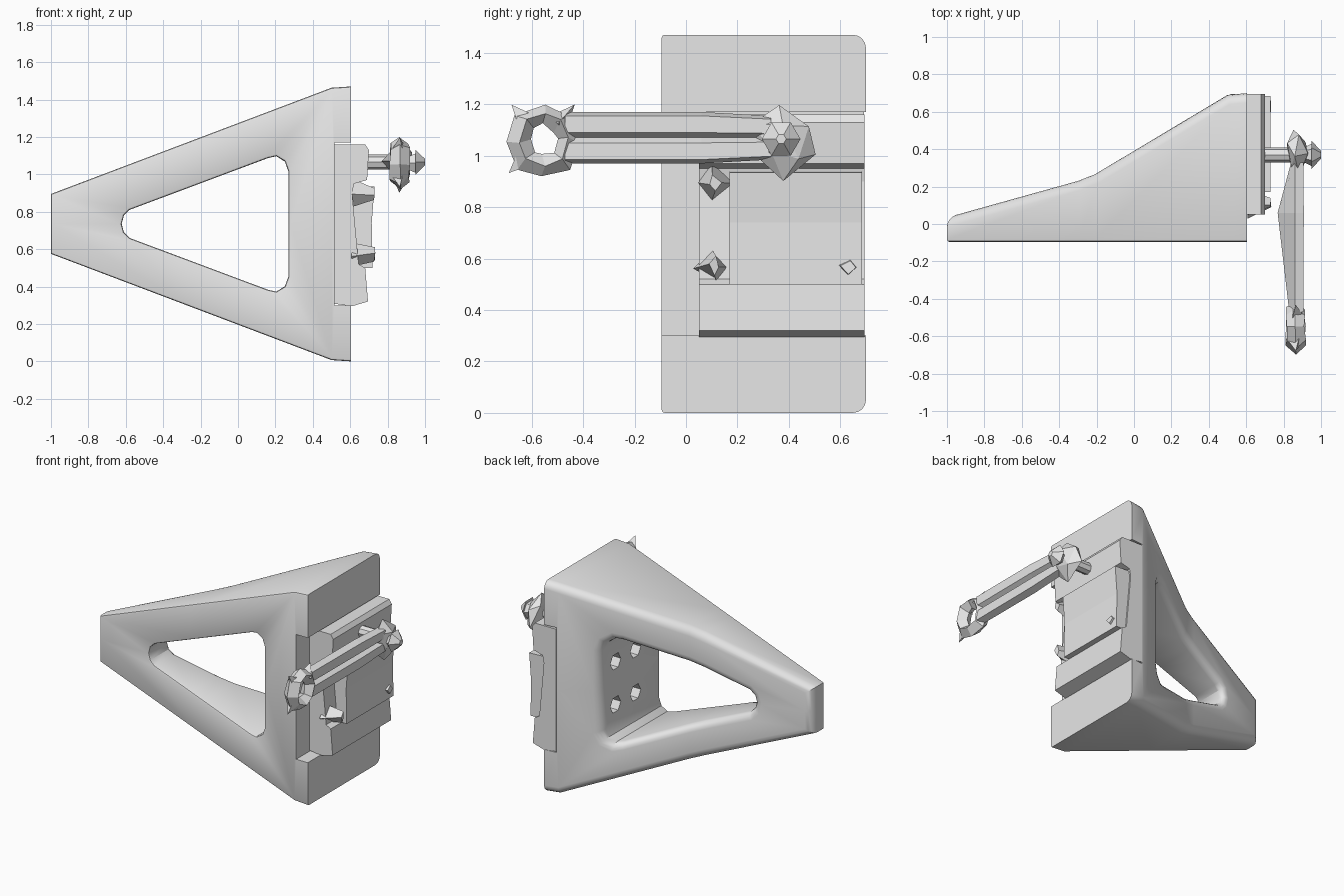
import bpy, bmesh, math, random
from mathutils import Matrix, Vector

random.seed(4)
old = bpy.data.objects.get("Cube")
if old:
    bpy.data.objects.remove(old, do_unlink=True)

grey = bpy.data.materials.new("light_grey")
grey.use_nodes = True
grey.diffuse_color = (0.8, 0.8, 0.8, 1)
grey.node_tree.nodes["Principled BSDF"].inputs["Base Color"].default_value = (0.8, 0.8, 0.8, 1)


def finish(name, bm):
    bmesh.ops.recalc_face_normals(bm, faces=bm.faces[:])
    mesh = bpy.data.meshes.new(name)
    bm.to_mesh(mesh)
    bm.free()
    mesh.materials.append(grey)
    obj = bpy.data.objects.new(name, mesh)
    bpy.context.collection.objects.link(obj)
    return obj


def prism(points, y0, y1):
    """Extrude an XZ outline along y."""
    bm = bmesh.new()
    face = bm.faces.new([bm.verts.new((x, y0, z)) for x, z in points])
    ext = bmesh.ops.extrude_face_region(bm, geom=[face])
    for v in ext["geom"]:
        if isinstance(v, bmesh.types.BMVert):
            v.co.y = y1
    return bm


def loft(rings):
    """Skin a list of closed rings and cap both ends."""
    bm = bmesh.new()
    rows = [[bm.verts.new(p) for p in ring] for ring in rings]
    n = len(rows[0])
    for a, b in zip(rows, rows[1:]):
        for i in range(n):
            j = (i + 1) % n
            bm.faces.new((a[i], a[j], b[j], b[i]))
    bm.faces.new(rows[0])
    bm.faces.new(rows[-1])
    return bm


def rod(name, x0, x1, y, z, radius, sides, tip=None):
    """Cylinder or cone frustum lying along x."""
    bm = bmesh.new()
    place = Matrix.Translation(((x0 + x1) / 2, y, z)) @ Matrix.Rotation(math.pi / 2, 4, 'Y')
    bmesh.ops.create_cone(bm, cap_ends=True, segments=sides, radius1=radius,
                          radius2=radius if tip is None else tip, depth=x1 - x0, matrix=place)
    return finish(name, bm)


def jitter(bm, amount):
    for v in bm.verts:
        v.co += Vector([random.uniform(-a, a) for a in amount])


# Wedge bracket: upper half outline, mirrored about its middle height
MID, FRONT = 0.735, -0.095
half = [(-1, 0), (-1, 0.16), (0.5, 0.728), (0.605, 0.735), (0.605, 0.435), (0.515, 0.435),
        (0.515, 0), (0.27, 0), (0.27, 0.28), (0.25, 0.335), (0.205, 0.362), (0.16, 0.352),
        (-0.58, 0.075), (-0.61, 0.045), (-0.622, 0)]
back = [(-1, 0.035), (-0.3, 0.23), (-0.21, 0.265), (0.5, 0.69), (0.61, 0.7)]


def back_y(x):
    for (xa, ya), (xb, yb) in zip(back, back[1:]):
        if x <= xb:
            return ya + (yb - ya) * (x - xa) / (xb - xa)
    return back[-1][1]


bm = prism(half, FRONT, 1)
for x, _ in back[1:-1]:
    bmesh.ops.bisect_plane(bm, geom=bm.verts[:] + bm.edges[:] + bm.faces[:],
                           plane_co=(x, 0, 0), plane_no=(1, 0, 0), dist=1e-5)
for v in bm.verts:
    if v.co.y > 0.5:
        v.co.y = back_y(v.co.x)
caps = [f for f in bm.faces if all(abs(v.co.z) < 1e-5 for v in f.verts)]
bmesh.ops.delete(bm, geom=caps, context='FACES')
bmesh.ops.mirror(bm, geom=bm.verts[:] + bm.edges[:] + bm.faces[:], axis='Z', merge_dist=1e-4)
bmesh.ops.remove_doubles(bm, verts=bm.verts[:], dist=1e-4)
bmesh.ops.recalc_face_normals(bm, faces=bm.faces[:])


def sharp(keep):
    return [e for e in bm.edges if e.is_manifold and e.calc_face_angle() > 0.7
            and all(keep(v.co) for v in e.verts)
            and not all(v.co.x > 0.501 for v in e.verts)]


# Broad rounding behind, fine rounding in front
bmesh.ops.bevel(bm, geom=sharp(lambda c: c.y > 0), offset=0.05, segments=4, profile=0.5,
                affect='EDGES', clamp_overlap=False)
bmesh.ops.bevel(bm, geom=sharp(lambda c: c.y < FRONT + 0.001), offset=0.012, segments=2,
                profile=0.5, affect='EDGES', clamp_overlap=False)
bmesh.ops.translate(bm, verts=bm.verts[:], vec=(0, 0, MID))
bracket = finish("wedge_bracket", bm)
bpy.context.view_layer.objects.active = bracket
bracket.select_set(True)
bpy.ops.object.shade_smooth_by_angle(angle=math.radians(30))
bracket.select_set(False)

# Bolt holes through the upright wall
for y in (0.17, 0.39):
    for z in (MID - 0.15, MID + 0.15):
        cutter = rod("bolt_hole_cutter", 0.2, 0.56, y, z, 0.058, 6)
        cutter.hide_render = True
        cutter.hide_set(True)
        cut = bracket.modifiers.new("bolt_hole", 'BOOLEAN')
        cut.operation = 'DIFFERENCE'
        cut.object = cutter

# Clamp block sitting in the notch
clamp = [(0.516, 1.16), (0.68, 1.16), (0.7, 1.13), (0.69, 0.97), (0.62, 0.95), (0.61, 0.9),
         (0.645, 0.52), (0.68, 0.5), (0.695, 0.32), (0.61, 0.295), (0.516, 0.308)]
finish("clamp_block", prism(clamp, 0.05, 0.695))

# Face pad with a hollowed front
pad = [(0.6, 0.94), (0.73, 0.935), (0.715, 0.74), (0.72, 0.5), (0.63, 0.5)]
finish("clamp_pad", prism(pad, 0.17, 0.685))

# Broken-faceted lugs beside the pad
for y, z in ((0.11, 0.57), (0.63, 0.575), (0.11, 0.9)):
    bm = bmesh.new()
    bmesh.ops.create_cone(bm, cap_ends=True, segments=4, radius1=0.07, radius2=0.03, depth=0.12,
                          matrix=Matrix.Translation((0.67, y, z)) @ Matrix.Rotation(math.pi / 2, 4, 'Y'))
    jitter(bm, (0.005, 0.015, 0.015))
    finish("clamp_lug", bm)

# Pivot post, faceted hub and end nut
PY, PZ = 0.37, 1.06
rod("pivot_post", 0.68, 0.86, PY, PZ + 0.005, 0.04, 8)
bm = bmesh.new()
bmesh.ops.create_icosphere(bm, subdivisions=1, radius=1)
bmesh.ops.scale(bm, vec=(0.055, 0.125, 0.145), verts=bm.verts[:])
jitter(bm, (0.012, 0.02, 0.02))
bmesh.ops.translate(bm, vec=(0.87, PY + 0.01, PZ + 0.005), verts=bm.verts[:])
finish("pivot_hub", bm)
rod("nut_neck", 0.89, 0.95, PY, PZ, 0.03, 6, 0.06)
rod("nut_tip", 0.95, 1.0, PY, PZ + 0.005, 0.075, 6, 0.02)

# Lever arm: ridge inside, groove outside
rings = []
for y, inner, outer, h in ((-0.47, 0.83, 0.905, 0.1), (0.06, 0.768, 0.908, 0.1), (0.33, 0.84, 0.905, 0.085)):
    shape = ((inner, 0), (0.86, h), (outer, h * 0.85), (outer, h * 0.2), (0.875, 0),
             (outer, -h * 0.2), (outer, -h * 0.85), (0.86, -h))
    rings.append([(x, y, 1.07 + z) for x, z in shape])
finish("lever_arm", loft(rings))

# Faceted eye at the lever end
bm = bmesh.new()
N, M = 8, 4
loops = []
for i in range(N):
    a = 2 * math.pi * i / N
    loops.append([])
    for j in range(M):
        b = 2 * math.pi * j / M
        r = 0.102 + 0.045 * math.cos(b)
        loops[i].append(bm.verts.new((0.865 + 0.05 * math.sin(b),
                                      -0.555 + r * math.cos(a), 1.06 + r * math.sin(a))))
for i in range(N):
    for j in range(M):
        k, m = (i + 1) % N, (j + 1) % M
        bm.faces.new((loops[i][j], loops[k][j], loops[k][m], loops[i][m]))
jitter(bm, (0.006, 0.01, 0.012))
finish("lever_eye", bm)

# Jagged fins around the eye
for angle in (0.85, 2.3, 3.9):
    bm = bmesh.new()
    bmesh.ops.create_cone(bm, cap_ends=True, segments=3, radius1=0.05, radius2=0, depth=0.1)
    aim = Vector((0, math.cos(angle), math.sin(angle)))
    bm.transform(Matrix.Translation(Vector((0.865, -0.555, 1.06)) + aim * 0.135)
                 @ aim.to_track_quat('Z', 'X').to_matrix().to_4x4())
    finish("eye_fin", bm)
